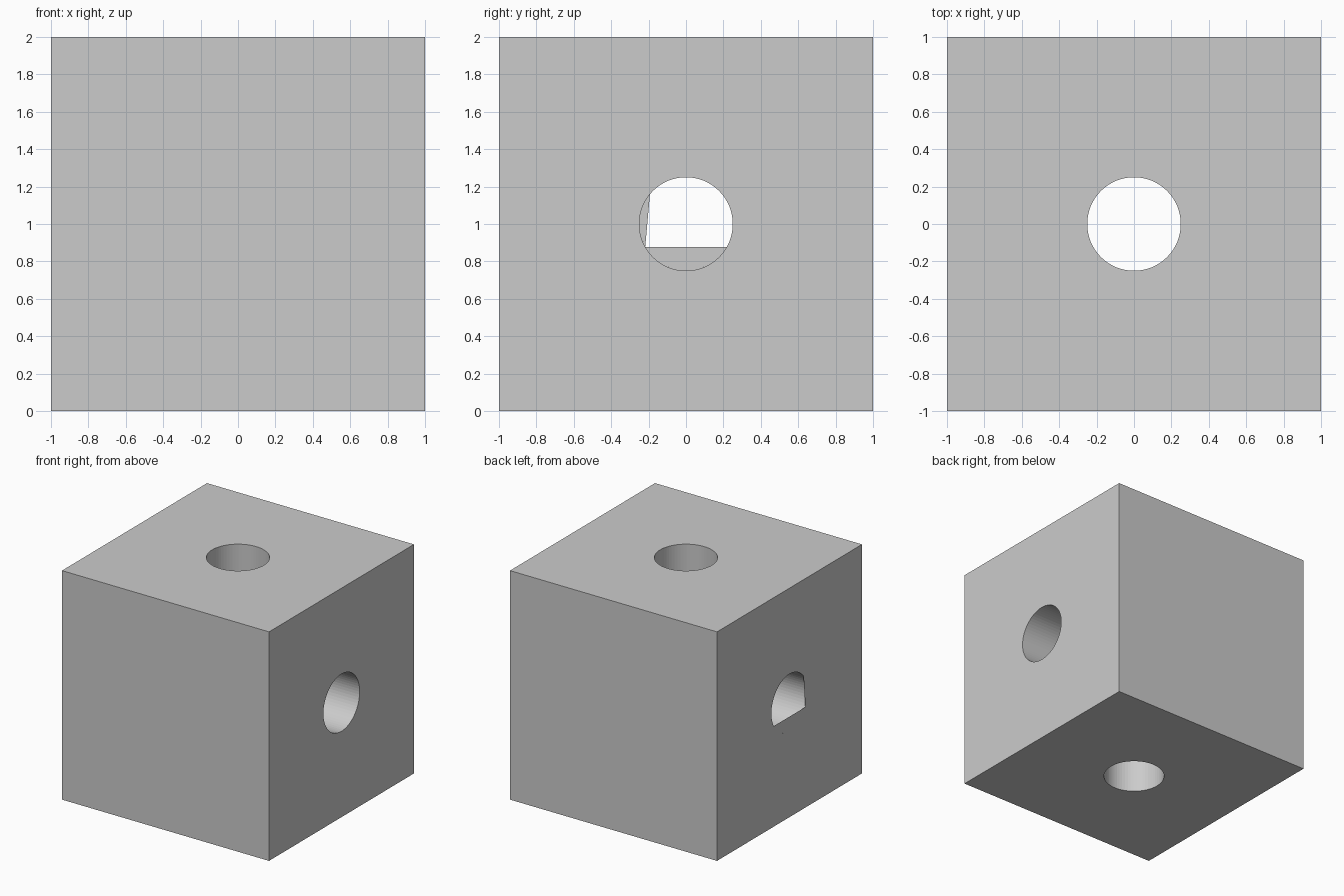
import bpy, bmesh
from math import cos, sin, pi, radians

if "Cube" in bpy.data.objects:
    bpy.data.objects.remove(bpy.data.objects["Cube"])

R, SIDES = 0.25, 64

# Solid cube block
bpy.ops.mesh.primitive_cube_add(size=2, location=(0, 0, 1))
block = bpy.context.object
block.name = "block"


def drill(name, rotation):
    """Cut a round tunnel through the middle of the block."""
    bpy.ops.mesh.primitive_cylinder_add(vertices=SIDES, radius=R, depth=3,
                                        location=(0, 0, 1), rotation=rotation)
    cutter = bpy.context.object
    cutter.name = name
    cutter.hide_render = True
    mod = block.modifiers.new(name, 'BOOLEAN')
    mod.operation = 'DIFFERENCE'
    mod.solver = 'EXACT'
    mod.object = cutter
    bpy.context.view_layer.objects.active = block
    bpy.ops.object.modifier_apply(modifier=name)
    bpy.data.objects.remove(cutter)


# Vertical and sideways tunnels
drill("vertical_tunnel", (0, 0, 0))
drill("side_tunnel", (0, pi / 2, 0))

# Flat webs closing part of the left mouth: bottom segment and thin side segment
bm = bmesh.new()
for start, end in ((209.3, 330.7), (140.5, 209.3)):
    n = 24
    angles = [radians(start + (end - start) * i / n) for i in range(n + 1)]
    face = bm.faces.new([bm.verts.new((-1, R * cos(a), 1 + R * sin(a))) for a in angles])
    face.normal_update()
    if face.normal.x > 0:
        face.normal_flip()
mesh = bpy.data.meshes.new("left_mouth_web")
bm.to_mesh(mesh)
bm.free()
bpy.context.collection.objects.link(bpy.data.objects.new("left_mouth_web", mesh))
